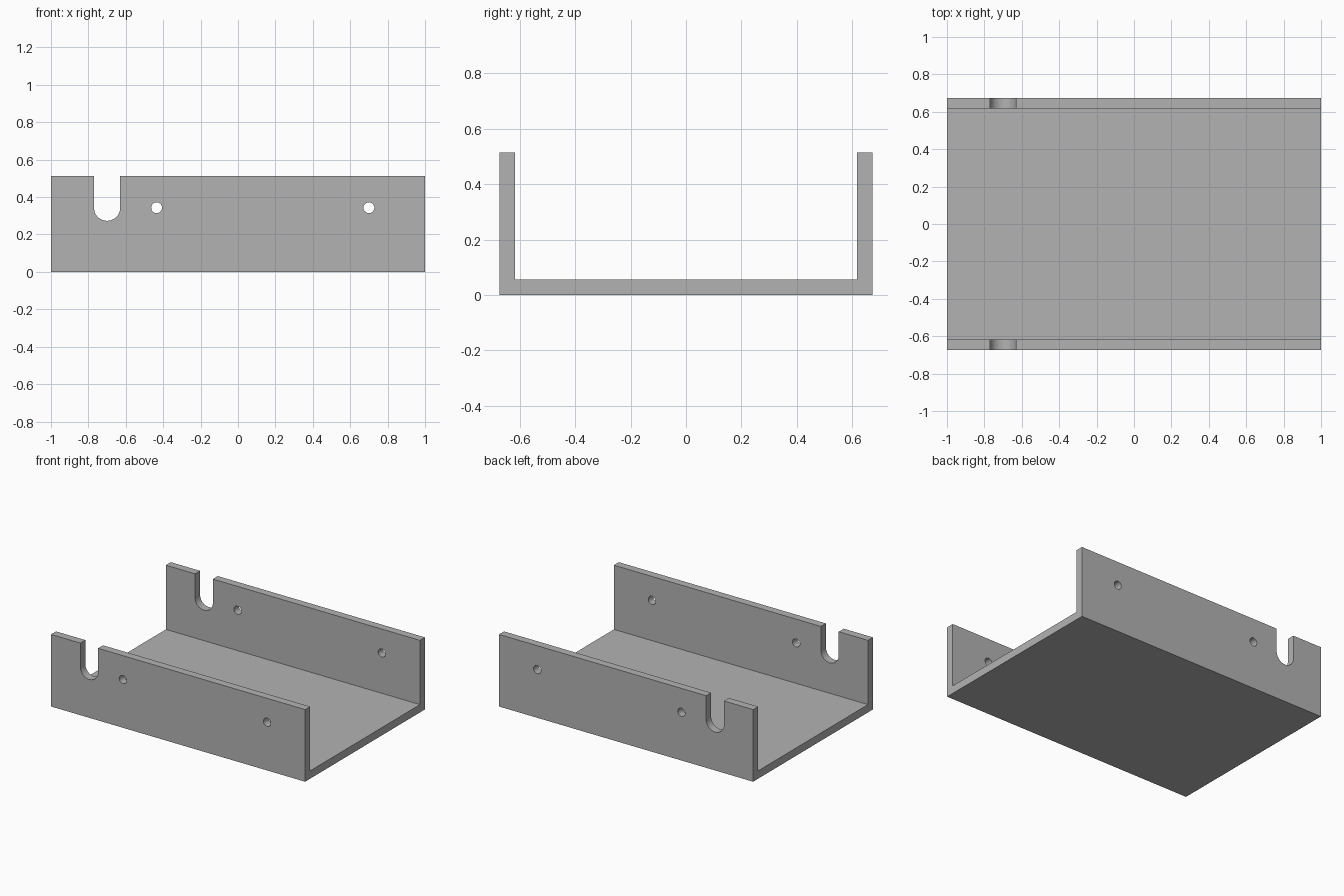
import bpy, bmesh, math

cube = bpy.data.objects.get("Cube")
if cube:
    bpy.data.objects.remove(cube, do_unlink=True)

LENGTH, HALF_W, HEIGHT, WALL = 2.0, 0.673, 0.513, 0.056
HOLE_Z, SLOT_X, SLOT_R, HOLE_R = 0.343, -0.70, 0.07, 0.029

grey = bpy.data.materials.new("plain grey")
grey.use_nodes = True
colour = (0.45, 0.45, 0.45, 1)
grey.diffuse_color = colour
grey.node_tree.nodes["Principled BSDF"].inputs["Base Color"].default_value = colour


def extrude_profile(name, profiles, offset):
    """Extrude closed outlines into solid prisms along the offset vector."""
    bm = bmesh.new()
    for points in profiles:
        face = bm.faces.new([bm.verts.new(p) for p in points])
        new = bmesh.ops.extrude_face_region(bm, geom=[face])["geom"]
        verts = [v for v in new if isinstance(v, bmesh.types.BMVert)]
        bmesh.ops.translate(bm, verts=verts, vec=offset)
    bmesh.ops.recalc_face_normals(bm, faces=bm.faces)
    mesh = bpy.data.meshes.new(name)
    bm.to_mesh(mesh)
    bm.free()
    mesh.materials.append(grey)
    obj = bpy.data.objects.new(name, mesh)
    bpy.context.collection.objects.link(obj)
    return obj


def arc(x, radius, start, sweep, steps):
    angles = [start + sweep * i / steps for i in range(steps + 1)]
    return [(x + radius * math.cos(a), -1, HOLE_Z + radius * math.sin(a)) for a in angles]


# U-shaped channel: floor and two side walls
inner = HALF_W - WALL
half = [(HALF_W, 0), (HALF_W, HEIGHT), (inner, HEIGHT), (inner, WALL)]
section = half + [(-y, z) for y, z in reversed(half)]
channel = extrude_profile("channel_bracket", [[(-LENGTH / 2, y, z) for y, z in section]], (LENGTH, 0, 0))

# Round-bottomed slot and two pin holes through both walls
slot = arc(SLOT_X, SLOT_R, math.pi, math.pi, 24)
slot += [(SLOT_X + SLOT_R, -1, 1), (SLOT_X - SLOT_R, -1, 1)]
holes = [arc(x, HOLE_R, 0, math.tau, 32)[:-1] for x in (-0.435, 0.70)]
cutter = extrude_profile("wall_cutter", [slot] + holes, (0, 2, 0))
cutter.hide_render = True

cut = channel.modifiers.new("wall cuts", "BOOLEAN")
cut.operation, cut.solver, cut.object = "DIFFERENCE", "EXACT", cutter

# Apply the cuts, drop the cutter and smooth the curved walls
bpy.ops.object.select_all(action="DESELECT")
channel.select_set(True)
bpy.context.view_layer.objects.active = channel
bpy.ops.object.modifier_apply(modifier=cut.name)
bpy.data.objects.remove(cutter, do_unlink=True)
bpy.ops.object.shade_smooth_by_angle(angle=math.radians(30))
